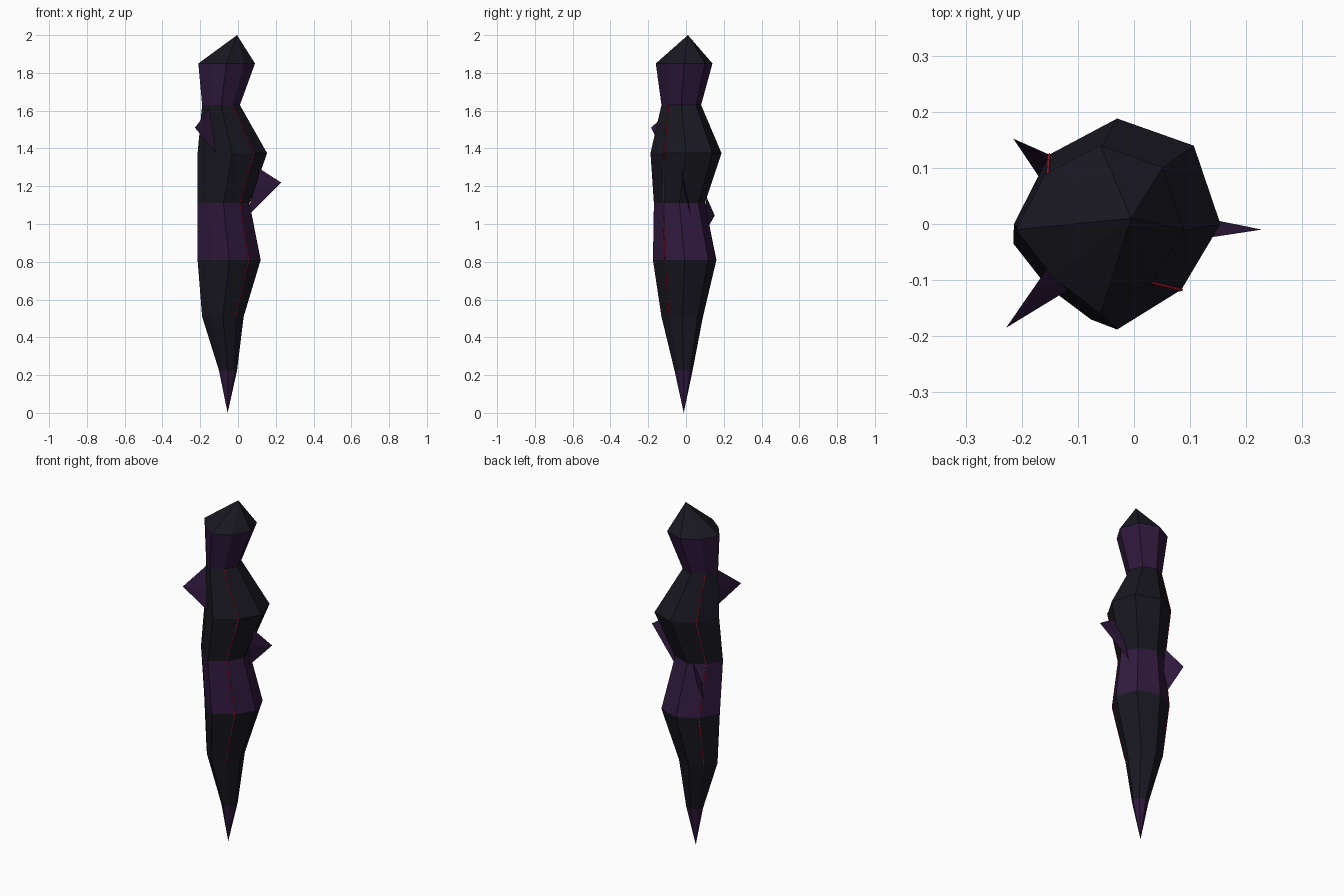
import bpy, bmesh
from math import cos, sin, pi
from mathutils import Vector

if "Cube" in bpy.data.objects:
    bpy.data.objects.remove(bpy.data.objects["Cube"])


def material(name, rgb):
    m = bpy.data.materials.new(name)
    m.diffuse_color = (*rgb, 1)
    m.use_nodes = True
    m.node_tree.nodes["Principled BSDF"].inputs["Base Color"].default_value = m.diffuse_color
    return m


DARK = material("dark_stone", (0.010, 0.009, 0.015))
PURPLE = material("purple_crystal", (0.030, 0.010, 0.048))
RED = material("red_vein", (0.45, 0.01, 0.03))


def mesh_object(name, bm, mats):
    bmesh.ops.recalc_face_normals(bm, faces=bm.faces)
    me = bpy.data.meshes.new(name)
    bm.to_mesh(me)
    bm.free()
    for m in mats:
        me.materials.append(m)
    ob = bpy.data.objects.new(name, me)
    bpy.context.collection.objects.link(ob)
    return ob


# Crooked eight-sided shard: ring height, centre x, centre y, radius x, radius y
RINGS = [
    (0.225, -0.053, -0.013, 0.048, 0.048),
    (0.51, -0.080, -0.020, 0.110, 0.110),
    (0.81, -0.047, -0.007, 0.167, 0.168),
    (1.11, -0.077, -0.035, 0.138, 0.135),
    (1.375, -0.030, 0.000, 0.184, 0.188),
    (1.63, -0.090, -0.025, 0.100, 0.105),
    (1.85, -0.060, -0.010, 0.150, 0.150),
]
# Uneven corners, counter-clockwise from +x
CORNERS = [1, 1.05, 1, 0.93, 1, 0.80, 1, 0.88]
PURPLE_BANDS = (0, 3, 6)


def ring_point(ring, k):
    z, cx, cy, rx, ry = ring
    a = k * pi / 4
    return Vector((cx + rx * CORNERS[k] * cos(a), cy + ry * CORNERS[k] * sin(a), z))


# Body
bm = bmesh.new()
bottom = bm.verts.new((-0.055, -0.012, 0))
top = bm.verts.new((-0.005, 0.01, 2))
loops = [[bm.verts.new(ring_point(r, k)) for k in range(8)] for r in RINGS]
for k in range(8):
    n = (k + 1) % 8
    bm.faces.new((bottom, loops[0][n], loops[0][k])).material_index = 1
    bm.faces.new((top, loops[-1][k], loops[-1][n]))
    for i in range(len(loops) - 1):
        f = bm.faces.new((loops[i][k], loops[i][n], loops[i + 1][n], loops[i + 1][k]))
        f.material_index = int(i + 1 in PURPLE_BANDS)
mesh_object("shard_body", bm, [DARK, PURPLE])


# Thin blade spikes: tip, upper root, lower root
def spike(name, tip, upper, lower, half=0.006):
    t, u, l = Vector(tip), Vector(upper), Vector(lower)
    side = (u - t).cross(l - t).normalized() * half
    mid = (u + l) / 2
    bm = bmesh.new()
    apex = bm.verts.new(t)
    base = [bm.verts.new(p) for p in (u, mid + side, l, mid - side)]
    bm.faces.new(base)
    for i in range(4):
        bm.faces.new((apex, base[i], base[(i + 1) % 4]))
    mesh_object(name, bm, [PURPLE])


spike("right_spike", (0.228, -0.01, 1.22), (0.095, -0.03, 1.305), (0.055, 0.025, 1.045))
spike("back_left_spike", (-0.215, 0.152, 1.045), (-0.12, 0.11, 1.14), (-0.15, 0.055, 0.87))
spike("front_left_spike", (-0.228, -0.185, 1.51), (-0.145, -0.065, 1.62), (-0.105, -0.11, 1.36))


# Red veins running down two opposite corner edges
def vein(name, corner):
    cu = bpy.data.curves.new(name, 'CURVE')
    cu.dimensions = '3D'
    cu.bevel_depth = 0.003
    cu.bevel_resolution = 0
    sp = cu.splines.new('POLY')
    pts = [ring_point(r, corner) for r in RINGS[1:6]]
    sp.points.add(len(pts) - 1)
    for p, co in zip(sp.points, pts):
        p.co = (*co, 1)
    cu.materials.append(RED)
    bpy.context.collection.objects.link(bpy.data.objects.new(name, cu))


vein("front_right_vein", 7)
vein("back_left_vein", 3)
